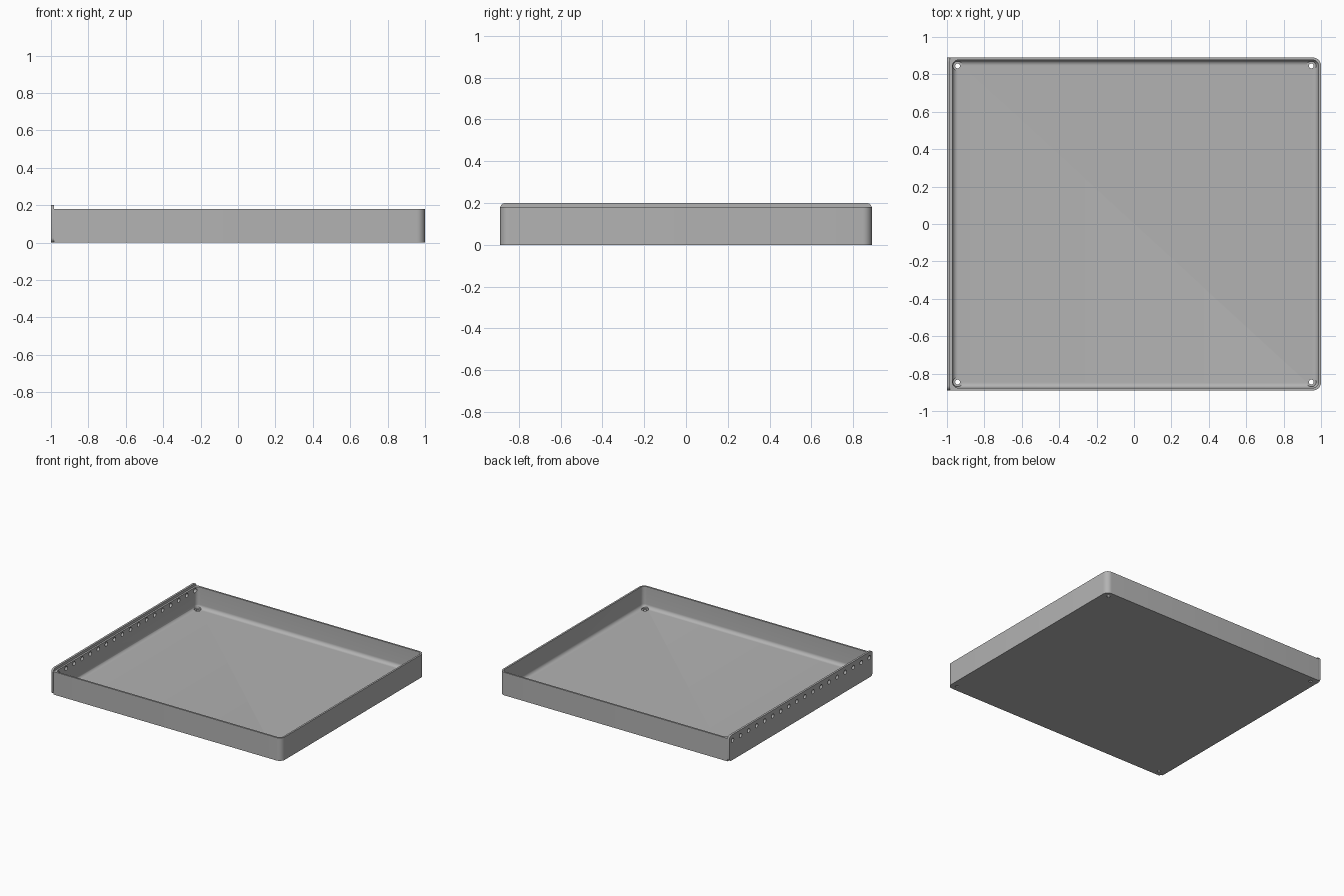
import bpy, bmesh
from math import pi, sin, cos, radians
from mathutils import Matrix, Vector

old = bpy.data.objects.get("Cube")
if old:
    bpy.data.objects.remove(old, do_unlink=True)

# Main sizes
HALF_Y = 0.89
PLATE_INNER = -0.984
RIM, PLATE_TOP = 0.18, 0.2
WALL, FLOOR, FILLET = 0.014, 0.015, 0.028
CORNER = 0.044
STEPS = 8

grey = bpy.data.materials.new("light grey")
grey.use_nodes = True
colour = (0.45, 0.45, 0.45, 1)
grey.diffuse_color = colour
grey.node_tree.nodes["Principled BSDF"].inputs["Base Color"].default_value = colour


def make_object(name, bm):
    bmesh.ops.recalc_face_normals(bm, faces=bm.faces)
    mesh = bpy.data.meshes.new(name)
    bm.to_mesh(mesh)
    bm.free()
    mesh.materials.append(grey)
    obj = bpy.data.objects.new(name, mesh)
    bpy.context.collection.objects.link(obj)
    return obj


def rounded_rect(u0, u1, v0, v1, r_low, r_high):
    """Outline with corner radius r_low on the u0 side and r_high on the u1 side."""
    corners = [(u1 - r_high, v1 - r_high, r_high), (u0 + r_low, v1 - r_low, r_low),
               (u0 + r_low, v0 + r_low, r_low), (u1 - r_high, v0 + r_high, r_high)]
    points = []
    for quarter, (cu, cv, r) in enumerate(corners):
        for i in range(STEPS + 1):
            a = (quarter + i / STEPS) * pi / 2
            points.append((cu + r * cos(a), cv + r * sin(a)))
    return points


def loft(rings):
    """Bridge equal rings of points and cap both ends."""
    bm = bmesh.new()
    loops = [[bm.verts.new(p) for p in ring] for ring in rings]
    n = len(loops[0])
    for a, b in zip(loops, loops[1:]):
        for i in range(n):
            j = (i + 1) % n
            bm.faces.new((a[i], a[j], b[j], b[i]))
    bm.faces.new(loops[0][::-1])
    bm.faces.new(loops[-1])
    return bm


def tray_ring(inset, z, r_low, r_high):
    outline = rounded_rect(PLATE_INNER + inset, 1 - inset,
                           inset - HALF_Y, HALF_Y - inset, r_low, r_high)
    return [(x, y, z) for x, y in outline]


def cone(bm, centre, r1, r2, depth, turn=Matrix()):
    bmesh.ops.create_cone(bm, cap_ends=True, segments=24, radius1=r1, radius2=r2,
                          depth=depth, matrix=Matrix.Translation(Vector(centre)) @ turn)


def cut(obj, bm):
    cutter = make_object("hole_cutter", bm)
    cutter.hide_render = True
    mod = obj.modifiers.new("holes", "BOOLEAN")
    mod.operation = "DIFFERENCE"
    mod.solver = "EXACT"
    mod.object = cutter
    bpy.context.view_layer.objects.active = obj
    bpy.ops.object.modifier_apply(modifier=mod.name)
    bpy.data.objects.remove(cutter, do_unlink=True)


def smooth(obj):
    bpy.ops.object.select_all(action="DESELECT")
    obj.select_set(True)
    bpy.context.view_layer.objects.active = obj
    bpy.ops.object.shade_smooth_by_angle(angle=radians(30))


# Tray: outer wall, rim, inner wall, then a rounded cove down to the floor
inner_r = CORNER - WALL
rings = [tray_ring(0, 0, 0.001, CORNER), tray_ring(0, RIM, 0.001, CORNER),
         tray_ring(WALL, RIM, inner_r, inner_r)]
for i in range(STEPS + 1):
    a = i / STEPS * pi / 2
    step = FILLET * (1 - cos(a))
    rings.append(tray_ring(WALL + step, FLOOR + FILLET * (1 - sin(a)),
                           inner_r - step, inner_r - step))
tray = make_object("tray", loft(rings))

# Side plate with rounded corners, standing slightly above the rim
outline = rounded_rect(-HALF_Y, HALF_Y, 0, PLATE_TOP, 0.025, 0.025)
plate = make_object("side_plate", loft([[(x, y, z) for y, z in outline]
                                        for x in (-1, PLATE_INNER)]))

# Row of round holes through the plate and the wall behind it
sideways = Matrix.Rotation(pi / 2, 4, "Y")
for part in (tray, plate):
    bm = bmesh.new()
    for i in range(18):
        cone(bm, (-0.98, -0.85 + 0.1 * i, 0.155), 0.016, 0.016, 0.1, sideways)
    cut(part, bm)

# Recessed screw holes in the floor corners
for r, z in ((0.025, 0.035), (0.013, 0)):
    bm = bmesh.new()
    for x in (-0.943, 0.948):
        for y in (-0.845, 0.845):
            cone(bm, (x, y, z), r, r, 0.05)
    cut(tray, bm)

for part in (tray, plate):
    smooth(part)
